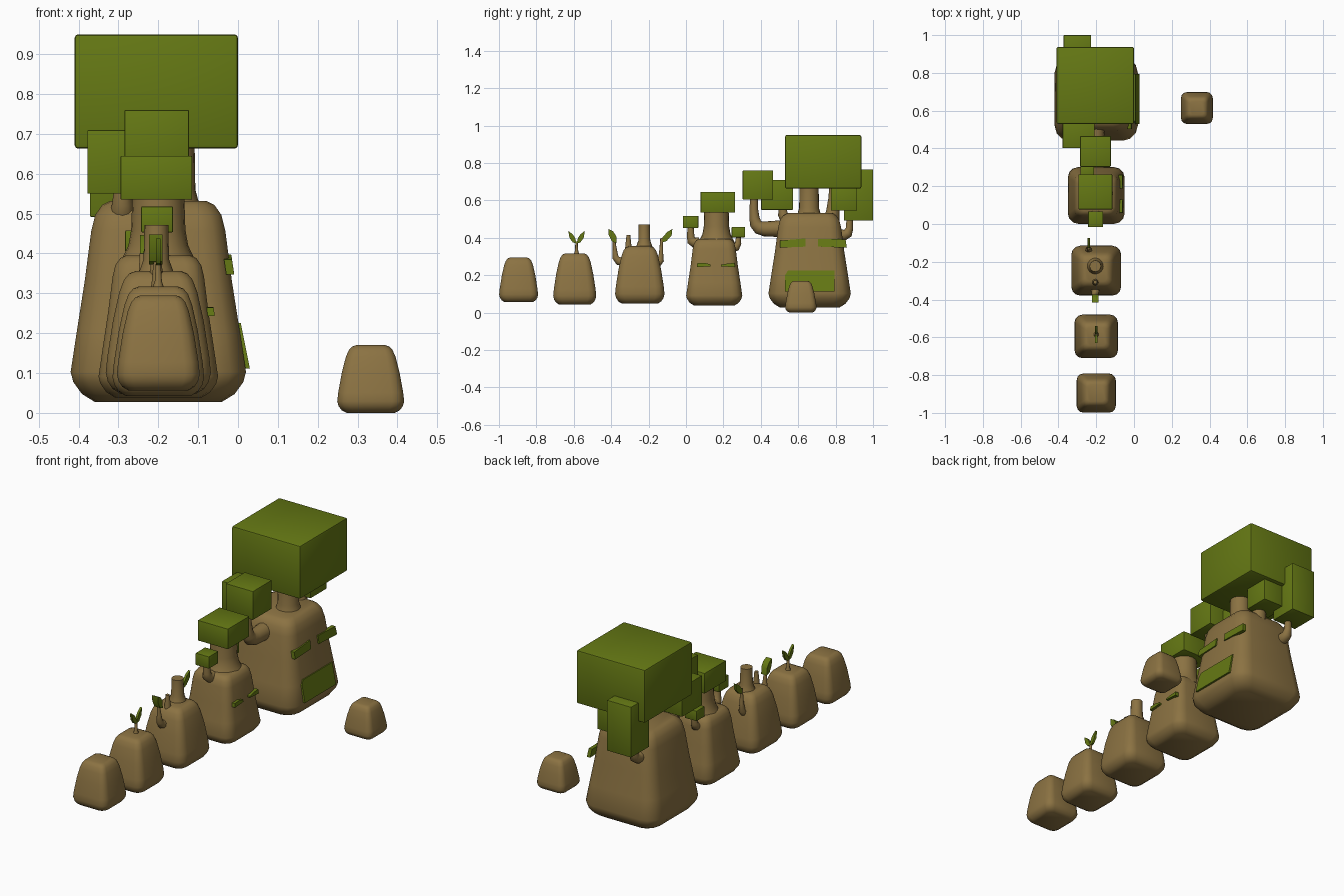
import bpy, bmesh, math
from mathutils import Vector


def material(name, rgb):
    m = bpy.data.materials.new(name)
    m.diffuse_color = (*rgb, 1)
    return m


BROWN = material("bark", (0.26, 0.17, 0.055))
GREEN = material("foliage", (0.13, 0.19, 0.007))


def finish(name, bm, mat, angle=35):
    bmesh.ops.recalc_face_normals(bm, faces=bm.faces)
    me = bpy.data.meshes.new(name)
    bm.to_mesh(me)
    bm.free()
    for p in me.polygons:
        p.use_smooth = True
    me.set_sharp_from_angle(angle=math.radians(angle))
    me.materials.append(mat)
    ob = bpy.data.objects.new(name, me)
    bpy.context.collection.objects.link(ob)
    return ob


def skin(bm, rings):
    for a, b in zip(rings, rings[1:]):
        n = len(a)
        for i in range(n):
            bm.faces.new((a[i], a[(i + 1) % n], b[(i + 1) % n], b[i]))
    bm.faces.new(rings[0][::-1])
    bm.faces.new(rings[-1])


# Tapered rounded-square body: (height fraction, width fraction)
SMALL = [(0, .72), (.04, .87), (.1, .96), (.17, 1), (.3, .97), (.6, .86),
         (.83, .74), (.93, .65), (.98, .55), (1, .43)]
LARGE = [(0, .72), (.04, .87), (.1, .97), (.15, 1), (.35, .93), (.6, .84),
         (.85, .765), (.93, .72), (.98, .64), (1, .55)]


def body(name, x, y, half, z0, z1, profile):
    bm = bmesh.new()
    rings = []
    for t, w in profile:
        h = half * w
        r = h * 0.36
        ring = []
        for c in range(4):
            mid = math.pi / 4 + c * math.pi / 2
            cx = (h - r) * math.copysign(1, math.cos(mid))
            cy = (h - r) * math.copysign(1, math.sin(mid))
            for k in range(4):
                a = c * math.pi / 2 + k * math.pi / 6
                ring.append(bm.verts.new((x + cx + r * math.cos(a), y + cy + r * math.sin(a),
                                          z0 + t * (z1 - z0))))
        rings.append(ring)
    skin(bm, rings)
    return finish(name, bm, BROWN, 50)


# Round branch through (x, y, z, radius) points
def tube(name, pts, sides=16):
    bm = bmesh.new()
    P = [Vector(p[:3]) for p in pts]
    rings = []
    for i, p in enumerate(P):
        d = (P[min(i + 1, len(P) - 1)] - P[max(i - 1, 0)]).normalized()
        u = d.cross(Vector((1, 0, 0))).normalized()
        v = d.cross(u)
        rings.append([bm.verts.new(p + pts[i][3] * (u * math.cos(a) + v * math.sin(a)))
                      for a in (2 * math.pi * k / sides for k in range(sides))])
    skin(bm, rings)
    return finish(name, bm, BROWN, 50)


def block(name, x, y, z, bevel=0.003):
    bm = bmesh.new()
    bmesh.ops.create_cube(bm, size=1)
    for v in bm.verts:
        v.co = [(r[0] + r[1]) / 2 + c * (r[1] - r[0]) for r, c in zip((x, y, z), v.co)]
    bmesh.ops.bevel(bm, geom=bm.edges[:], offset=bevel, segments=2, profile=0.5, affect='EDGES')
    return finish(name, bm, GREEN)


# Flat piece: y-z outline extruded along x, optionally leaning with the wall
def plate(name, outline, x, thick, lean=0.0):
    bm = bmesh.new()
    zm = sum(p[1] for p in outline) / len(outline)
    rings = [[bm.verts.new((x + s * thick / 2 - lean * (z - zm), y, z)) for y, z in outline]
             for s in (-1, 1)]
    skin(bm, rings)
    return finish(name, bm, GREEN)


# Growth stages in a row plus one loose seed
for name, x, y, h, z0, z1, prof in [
        ("seed_body", -.2, -.895, .104, .056, .295, SMALL),
        ("sprout_body", -.2, -.595, .115, .043, .317, SMALL),
        ("sapling_body", -.2, -.247, .132, .048, .356, SMALL),
        ("young_tree_body", -.2, .151, .15, .038, .395, LARGE),
        ("grown_tree_body", -.2, .661, .22, .027, .532, LARGE),
        ("loose_seed", .333, .614, .084, 0, .17, SMALL)]:
    body(name, x, y, h, z0, z1, prof)

# Sprout with two leaves
tube("sprout_stem", [(-.2, -.585, .31, .016), (-.2, -.585, .33, .009), (-.2, -.585, .38, .006)], 8)
for side, s in (("left", -1), ("right", 1)):
    plate("sprout_leaf_" + side, [(-.585 + s * a, z) for a, z in
          ((0, .37), (.02, .375), (.038, .4), (.044, .437), (.022, .42), (.008, .4))], -.2, .012)

# Sapling trunk, twig, arms and leaves
tube("sapling_trunk", [(-.205, -.223, .34, .048), (-.205, -.223, .36, .041),
                       (-.205, -.223, .385, .032), (-.205, -.223, .472, .03)])
tube("sapling_twig", [(-.205, -.308, .33, .019), (-.205, -.308, .36, .016), (-.205, -.308, .415, .01)], 10)
tube("sapling_arm_front", [(-.205, -.335, .272, .024), (-.205, -.36, .276, .022),
                           (-.205, -.377, .295, .017), (-.205, -.38, .33, .012), (-.205, -.385, .385, .007)], 10)
tube("sapling_arm_back", [(-.24, -.15, .265, .02), (-.24, -.135, .28, .017),
                          (-.24, -.133, .32, .011), (-.24, -.13, .4, .007)], 10)
plate("sapling_leaf_front", [(-.372, .372), (-.395, .38), (-.413, .415), (-.415, .448),
                             (-.39, .435), (-.373, .41)], -.206, .034)
plate("sapling_leaf_back", [(-.128, .375), (-.105, .382), (-.077, .412), (-.073, .447),
                            (-.1, .432), (-.127, .4)], -.24, .012)

# Young tree
tube("young_trunk", [(-.2, .163, .37, .1), (-.2, .163, .395, .087), (-.2, .163, .42, .075),
                     (-.2, .163, .46, .068), (-.2, .163, .55, .065)], 20)
block("young_crown", (-.295, -.115), (.078, .262), (.535, .645))
tube("young_arm_front", [(-.204, .07, .375, .028), (-.204, .045, .375, .028), (-.204, .03, .385, .025),
                         (-.204, .025, .405, .02), (-.204, .025, .47, .016)], 12)
block("young_arm_front_leaves", (-.243, -.163), (-.016, .066), (.453, .518))
tube("young_arm_back", [(-.245, .245, .345, .024), (-.245, .268, .352, .023),
                        (-.245, .279, .37, .017), (-.245, .28, .41, .012)], 12)
block("young_arm_back_leaves", (-.283, -.212), (.244, .315), (.403, .458))
plate("young_eye_left", [(.058, .243), (.13, .248), (.13, .258), (.1, .266), (.06, .264)], -.07, .02, .13)
plate("young_eye_right", [(.187, .248), (.262, .243), (.26, .266), (.218, .262), (.187, .256)], -.07, .02, .13)

# Grown tree
tube("grown_trunk", [(-.16, .658, .5, .07), (-.16, .658, .535, .06), (-.16, .658, .56, .053),
                     (-.16, .658, .68, .051)], 20)
block("grown_crown", (-.41, 0), (.53, .937), (.663, .95), .009)
tube("grown_arm_front", [(-.2, .53, .45, .046), (-.2, .46, .448, .042), (-.2, .42, .448, .04),
                         (-.2, .39, .456, .037), (-.2, .373, .475, .032), (-.2, .366, .505, .027),
                         (-.2, .363, .55, .023), (-.2, .363, .62, .021)])
block("grown_arm_front_leaves", (-.285, -.123), (.303, .465), (.605, .76))
tube("grown_twig_front", [(-.29, .545, .49, .035), (-.29, .53, .505, .031), (-.29, .518, .525, .026), (-.29, .515, .57, .02)], 12)
block("grown_twig_front_leaves", (-.378, -.208), (.402, .572), (.55, .71))
tube("grown_arm_back", [(-.18, .76, .47, .05), (-.18, .78, .5, .043), (-.18, .785, .54, .036),
                        (-.18, .79, .61, .029), (-.18, .795, .69, .027)])
block("grown_arm_back_leaves", (-.25, -.11), (.775, .915), (.545, .685))
tube("grown_twig_back", [(-.3, .81, .415, .03), (-.3, .845, .415, .03), (-.3, .865, .425, .026),
                         (-.3, .874, .45, .02), (-.3, .876, .52, .016)], 12)
block("grown_twig_back_leaves", (-.372, -.227), (.845, 1.0), (.492, .765))

# Face of the grown tree
plate("grown_eye_left", [(.502, .347), (.64, .353), (.64, .397), (.502, .385)], -.023, .02, .15)
plate("grown_eye_right", [(.707, .353), (.86, .347), (.853, .392), (.707, .395)], -.023, .02, .15)
plate("grown_mouth", [(.53, .112), (.795, .112), (.795, .225), (.545, .225), (.53, .2)], .007, .02, .2)
